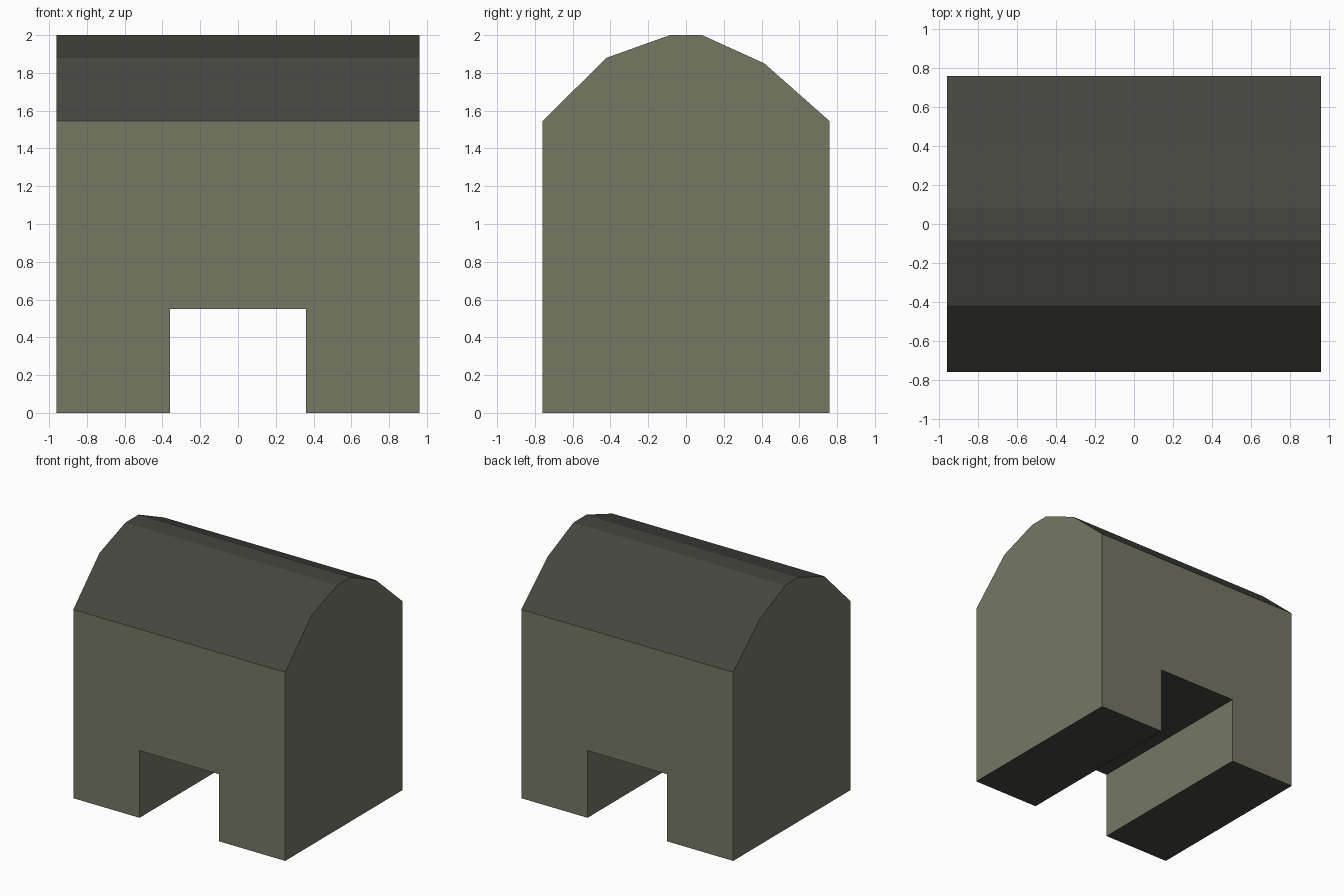
import bpy, bmesh

if "Cube" in bpy.data.objects:
    bpy.data.objects.remove(bpy.data.objects["Cube"])

HALF_X = 0.96      # half width of the block
PROFILE = [        # side outline (y, z), front to back
    (-0.76, 0.0), (-0.76, 1.545), (-0.42, 1.88), (-0.085, 2.0),
    (0.085, 2.0), (0.415, 1.85), (0.76, 1.545), (0.76, 0.0),
]


def flat_material(name, rgb):
    mat = bpy.data.materials.new(name)
    mat.diffuse_color = (*rgb, 1.0)
    mat.use_nodes = True
    mat.node_tree.nodes["Principled BSDF"].inputs["Base Color"].default_value = mat.diffuse_color
    return mat


def prism(name, points, offset):
    """Extrude a closed outline of 3D points by an offset."""
    bm = bmesh.new()
    face = bm.faces.new([bm.verts.new(p) for p in points])
    ext = bmesh.ops.extrude_face_region(bm, geom=[face])
    verts = [g for g in ext["geom"] if isinstance(g, bmesh.types.BMVert)]
    bmesh.ops.translate(bm, verts=verts, vec=offset)
    bmesh.ops.recalc_face_normals(bm, faces=bm.faces)
    mesh = bpy.data.meshes.new(name)
    bm.to_mesh(mesh)
    bm.free()
    obj = bpy.data.objects.new(name, mesh)
    bpy.context.collection.objects.link(obj)
    return obj


wall = flat_material("olive_grey_wall", (0.178, 0.185, 0.127))
dark = flat_material("dark_grey_roof", (0.062, 0.062, 0.051))

# Main block with faceted barrel roof
block = prism("arched_block", [(-HALF_X, y, z) for y, z in PROFILE],
              (2 * HALF_X, 0, 0))

# Square passage running front to back
opening = [(-0.36, -1, -0.2), (0.36, -1, -0.2), (0.36, -1, 0.55), (-0.36, -1, 0.55)]
cutter = prism("passage_cutter", opening, (0, 2, 0))
cutter.hide_render = True

cut = block.modifiers.new("passage", "BOOLEAN")
cut.operation = "DIFFERENCE"
cut.solver = "EXACT"
cut.object = cutter
bpy.context.view_layer.objects.active = block
block.select_set(True)
bpy.ops.object.modifier_apply(modifier=cut.name)
bpy.data.objects.remove(cutter)

# Upright faces are wall colour; roof and undersides are dark
block.data.materials.clear()
block.data.materials.append(wall)
block.data.materials.append(dark)
for poly in block.data.polygons:
    poly.material_index = 1 if abs(poly.normal.z) > 0.1 else 0
    poly.use_smooth = False
